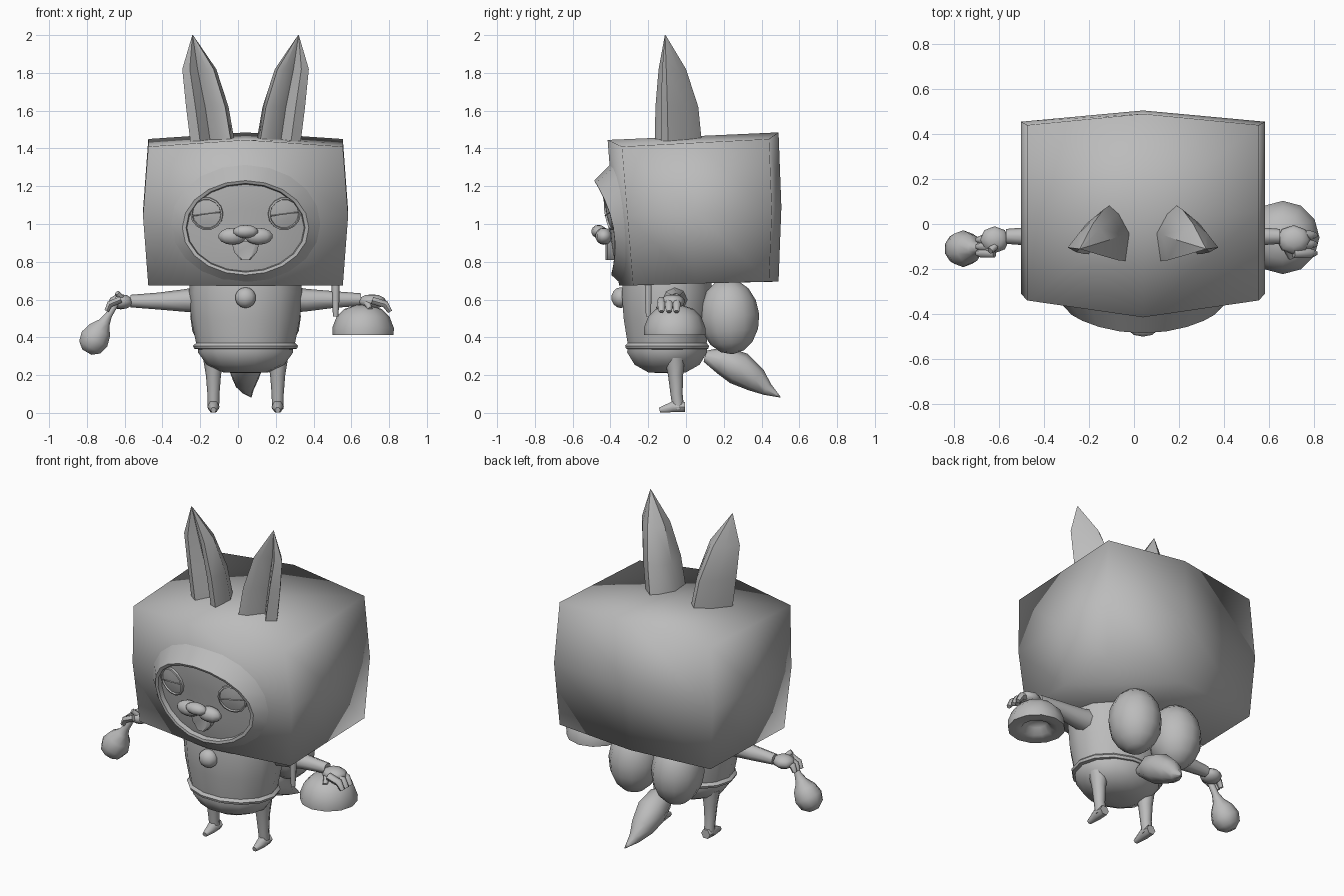
import bpy, bmesh, math
from mathutils import Vector, Quaternion

cube = bpy.data.objects.get("Cube")
if cube:
    bpy.data.objects.remove(cube, do_unlink=True)

CX = 0.04  # symmetry plane of the figure

grey = bpy.data.materials.new("plain_grey")
grey.use_nodes = True
grey.diffuse_color = (0.5, 0.5, 0.5, 1)
for node in grey.node_tree.nodes:
    if node.type == 'BSDF_PRINCIPLED':
        node.inputs["Base Color"].default_value = (0.5, 0.5, 0.5, 1)


def finish(name, bm, angle=50):
    bmesh.ops.recalc_face_normals(bm, faces=bm.faces)
    mesh = bpy.data.meshes.new(name)
    bm.to_mesh(mesh)
    bm.free()
    mesh.materials.append(grey)
    obj = bpy.data.objects.new(name, mesh)
    bpy.context.collection.objects.link(obj)
    bpy.ops.object.select_all(action='DESELECT')
    obj.select_set(True)
    bpy.context.view_layer.objects.active = obj
    bpy.ops.object.shade_smooth_by_angle(angle=math.radians(angle))
    return obj


def loft(name, rings, angle=50):
    """Skin a list of equal rings and cap both ends."""
    bm = bmesh.new()
    rows = [[bm.verts.new(p) for p in ring] for ring in rings]
    n = len(rows[0])
    for a, b in zip(rows, rows[1:]):
        for i in range(n):
            j = (i + 1) % n
            bm.faces.new((a[i], a[j], b[j], b[i]))
    bm.faces.new(rows[0])
    bm.faces.new(rows[-1])
    return finish(name, bm, angle)


def circle(n):
    return [(math.cos(2 * math.pi * i / n), math.sin(2 * math.pi * i / n)) for i in range(n)]


def revolve(name, profile, loc, sides=12, depth=1.0, rot=Quaternion(), angle=50):
    """Spin (radius, height) pairs; depth squashes y."""
    rings = [[Vector(loc) + rot @ Vector((r * c, r * s * depth, h)) for c, s in circle(sides)]
             for r, h in profile]
    return loft(name, rings, angle)


def tube(name, points, sides=8, angle=60):
    """Sweep a circle along (x, y, z, radius) points."""
    centres = [Vector(p[:3]) for p in points]
    rings = []
    for i, p in enumerate(points):
        d = centres[min(i + 1, len(points) - 1)] - centres[max(i - 1, 0)]
        q = d.to_track_quat('Z', 'Y')
        rings.append([centres[i] + q @ Vector((c * p[3], s * p[3], 0)) for c, s in circle(sides)])
    return loft(name, rings, angle)


def blob(name, loc, size, segs=10, rows=7, tilt=0):
    bm = bmesh.new()
    bmesh.ops.create_uvsphere(bm, u_segments=segs, v_segments=rows, radius=1)
    q = Quaternion((1, 0, 0), tilt)
    for v in bm.verts:
        v.co = Vector(loc) + q @ Vector([a * b for a, b in zip(v.co, size)])
    return finish(name, bm, 70)


# Boxy hood, bulging at the middle of each side
bm = bmesh.new()
bmesh.ops.create_cube(bm, size=2)
bmesh.ops.subdivide_edges(bm, edges=bm.edges[:], cuts=1, use_grid_fill=True)
for v in bm.verts:
    sx, sy, sz = v.co
    mid = 1 - abs(sx)
    x = CX + sx * (0.515 + 0.028 * (1 - abs(sz)))
    if sy < 0:
        y = -0.34 - 0.075 * mid + 0.03 * (1 - sz)
    elif sy > 0:
        y = 0.44 + 0.05 * mid + 0.015 * (1 - abs(sz))
    else:
        y = 0.05
    top = 1.43 + 0.02 * sy + 0.035 * mid
    bottom = 0.685 + 0.01 * sy
    v.co = (x, y, bottom + (top - bottom) * (sz + 1) / 2)
finish("hood", bm, 100)


# Face opening with raised rim, then the face itself
def face_y(dx, z):
    return -0.45 + 0.5 * dx * dx + 0.18 * (1.2 - z)


def hood_y(dx, z):
    return -0.375 + 0.14 * abs(dx) - 0.09 * (z - 1.07)


def oval(rx, rz, zc, y_rule):
    ring = []
    for c, s in circle(20):
        dx, z = rx * c, zc + rz * s
        ring.append(Vector((CX + dx, y_rule(dx, z), z)))
    return ring


rings = [oval(0.3, 0.25, 1.0, lambda dx, z: -0.2),
         oval(0.41, 0.32, 1.0, hood_y),
         oval(0.335, 0.25, 0.98, lambda dx, z: face_y(dx, z) - 0.03),
         oval(0.315, 0.235, 0.98, lambda dx, z: face_y(dx, z) - 0.025),
         oval(0.31, 0.23, 0.98, lambda dx, z: face_y(dx, z) + 0.005)]
for t in (0.75, 0.45, 0.15):
    rings.append(oval(0.31 * t, 0.23 * t, 0.98, face_y))
loft("face_and_rim", rings, 40)

# Eyes, ears, cheeks, legs and rear puffs come in mirrored pairs
for side, label in ((-1, "right"), (1, "left")):
    dx = side * 0.205
    look = Vector((dx, -1, -0.18)).to_track_quat('Z', 'Y')
    spot = Vector((CX + dx, face_y(dx, 1.055), 1.055))
    revolve(label + "_eye", [(0.088, -0.02), (0.088, 0.009), (0.079, 0.012), (0.076, 0.003),
                             (0.03, 0.011)], spot, 14, rot=look, angle=35)
    lid = look @ Vector((0, 0, 0.011))
    tube(label + "_eye_line", [(*(spot + lid + Vector((k * 0.075, side * k * 0.015, k * 0.01))), 0.003)
                               for k in (-1, 1)], 4)

    blob(label + "_cheek", (CX + side * 0.07, -0.435, 0.935), (0.078, 0.045, 0.045))

    # Ear: rounded back, grooved front, leaning outward to a tip
    outline = [(0, 0.28), (0.22, 0.13), (0.45, 0.42), (0.72, 0.08), (0.92, 0),
               (1, 0.5), (0.8, 0.85), (0.62, 1), (0.28, 0.72)]
    levels = [(1.42, 0.29, 0.055, -0.165, 0.085), (1.62, 0.315, 0.09, -0.162, 0.065),
              (1.82, 0.335, 0.155, -0.145, 0.0), (2.0, 0.282, 0.278, -0.112, -0.108)]
    loft(label + "_ear", [[Vector((CX + side * (a + (b - a) * u), y0 + (y1 - y0) * w, z))
                           for u, w in outline] for z, a, b, y0, y1 in levels], 38)

    lx = CX + side * 0.17
    tube(label + "_leg", [(lx, -0.06, 0.29, 0.055), (lx, -0.055, 0.2, 0.04),
                          (lx, -0.05, 0.1, 0.032), (lx, -0.04, 0.02, 0.03)])
    tube(label + "_foot", [(lx, -0.005, 0.032, 0.03), (lx, -0.07, 0.032, 0.033),
                           (lx, -0.14, 0.015, 0.015)], 6)
    blob(label + "_rear_puff", (CX + side * 0.145, 0.23, 0.51), (0.148, 0.158, 0.2), 12, 8, 0.08)

# Nose and open mouth
blob("nose", (CX, -0.462, 0.96), (0.07, 0.04, 0.035))
loft("mouth", [[Vector((CX + a * w, y, z)) for a, z in
                ((-0.075, 0.91), (0.075, 0.91), (0.06, 0.85), (0.025, 0.81), (-0.025, 0.81), (-0.06, 0.85))]
               for w, y in ((1, -0.36), (1, -0.415), (0.75, -0.425))], 35)

# Torso with flared hem, lower body, collar bell
revolve("torso", [(0.29, 0.72), (0.3, 0.64), (0.288, 0.5), (0.262, 0.37), (0.278, 0.355),
                  (0.272, 0.34), (0.24, 0.335)], (CX, -0.1, 0), 14, 0.82, angle=40)
revolve("lower_body", [(0.25, 0.36), (0.252, 0.32), (0.205, 0.255), (0.12, 0.215), (0.04, 0.21)],
        (CX, -0.1, 0), 14, 0.86)
blob("collar_bell", (CX, -0.345, 0.61), (0.058, 0.05, 0.055))

# Tail with a pointed end
tube("tail", [(CX, 0.1, 0.3, 0.03), (CX, 0.19, 0.28, 0.075), (CX, 0.28, 0.235, 0.09),
              (CX, 0.37, 0.175, 0.068), (CX + 0.01, 0.43, 0.125, 0.035), (CX + 0.03, 0.5, 0.083, 0.002)])

# Right arm and hand holding a rattle
tube("right_arm", [(-0.2, -0.06, 0.6, 0.07), (-0.28, -0.06, 0.595, 0.06), (-0.42, -0.055, 0.592, 0.045),
                   (-0.57, -0.055, 0.592, 0.033)])
blob("right_hand", (-0.62, -0.07, 0.588), (0.065, 0.06, 0.04), 8, 6)
for k, y in enumerate((-0.13, -0.1, -0.07)):
    tube("right_finger_%d" % k, [(-0.62, y, 0.6, 0.02), (-0.68, y, 0.575, 0.02), (-0.695, y, 0.54, 0.014)], 6)
tube("right_thumb", [(-0.61, -0.09, 0.6, 0.018), (-0.64, -0.12, 0.635, 0.014)], 6)
handle = Vector((0.1, 0, 0.17)).to_track_quat('Z', 'Y')
revolve("rattle", [(0.03, -0.085), (0.068, -0.055), (0.082, -0.005), (0.066, 0.05), (0.034, 0.095),
                   (0.02, 0.14), (0.018, 0.24), (0.01, 0.26)], (-0.757, -0.11, 0.395), 10, rot=handle)

# Left arm and hand resting on a round bag
tube("left_arm", [(0.28, -0.06, 0.6, 0.07), (0.36, -0.06, 0.597, 0.06), (0.5, -0.055, 0.6, 0.045),
                  (0.65, -0.055, 0.6, 0.033)])
blob("left_hand", (0.71, -0.07, 0.59), (0.075, 0.065, 0.038), 8, 6)
for k, y in enumerate((-0.13, -0.09, -0.05)):
    tube("left_finger_%d" % k, [(0.71, y, 0.595, 0.022), (0.78, y, 0.575, 0.022), (0.805, y, 0.535, 0.014)], 6)
tube("left_thumb", [(0.68, -0.1, 0.585, 0.02), (0.7, -0.15, 0.55, 0.014)], 6)
revolve("round_bag", [(0.03, 0.47), (0.06, 0.455), (0.085, 0.42), (0.12, 0.412), (0.162, 0.413),
                      (0.163, 0.45), (0.14, 0.51), (0.1, 0.55), (0.04, 0.57)], (0.662, -0.06, 0), 12)

# Cord hanging under the hood
tube("hood_cord", [(0.517, -0.2, 0.72, 0.022), (0.517, -0.2, 0.6, 0.02), (0.517, -0.2, 0.51, 0.014)], 6)
